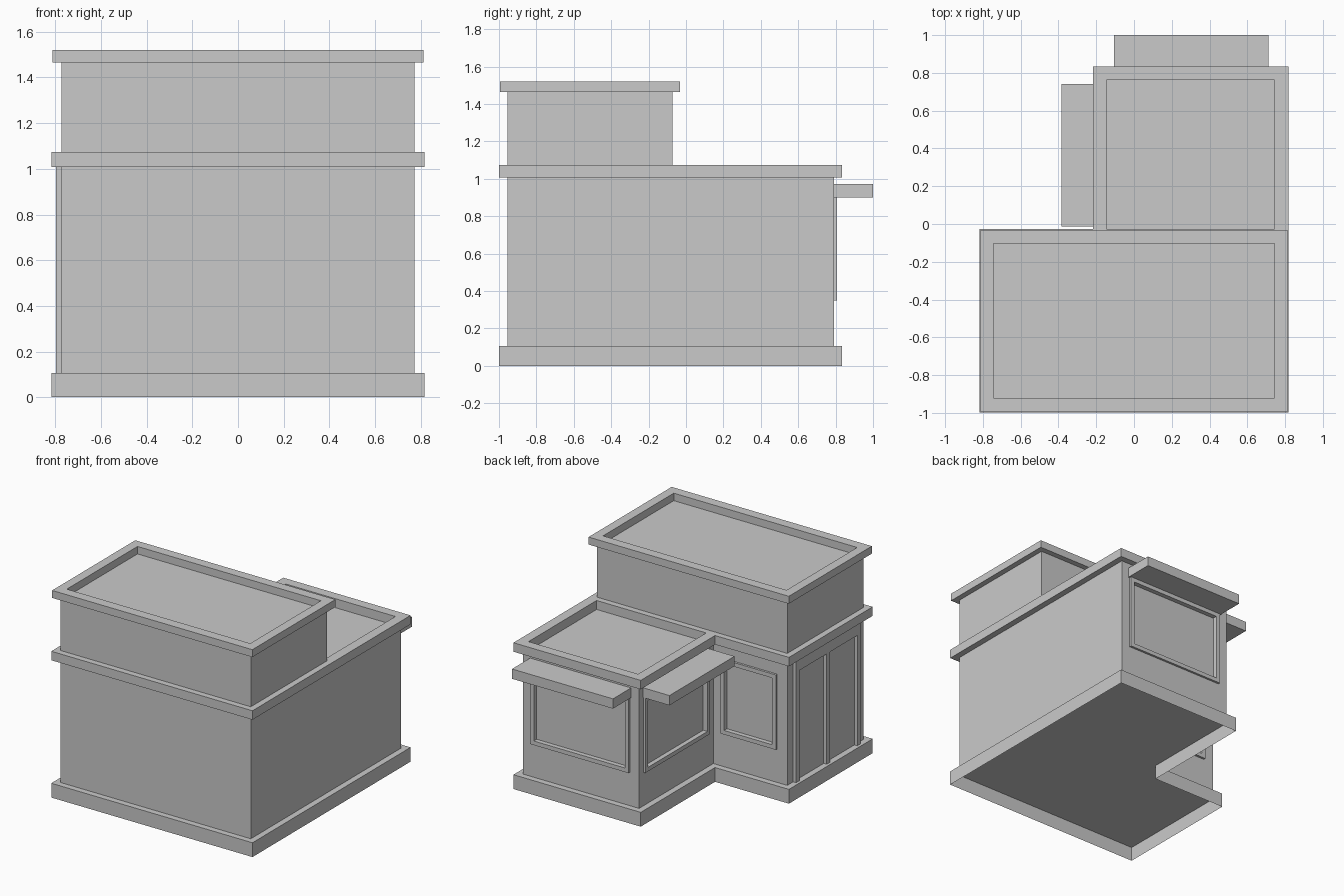
import bpy, bmesh

cube = bpy.data.objects.get("Cube")
if cube:
    bpy.data.objects.remove(cube, do_unlink=True)

# Single plain grey
grey = bpy.data.materials.new("plain_grey")
grey.use_nodes = True
color = (0.59, 0.59, 0.59, 1)
grey.diffuse_color = color
grey.node_tree.nodes["Principled BSDF"].inputs["Base Color"].default_value = color

# Wall lines shared by all parts
SIDE, FRONT, BACK = 0.772, -0.954, 0.79
NOTCH_X, NOTCH_Y = -0.172, -0.072
LIP, RIM = 0.045, 0.072
BASE_TOP, WALL_TOP, CORNICE_TOP = 0.105, 1.008, 1.074
UPPER_TOP, ROOF_TOP = 1.465, 1.52


def finish(name, bm):
    mesh = bpy.data.meshes.new(name)
    bm.to_mesh(mesh)
    bm.free()
    mesh.materials.append(grey)
    obj = bpy.data.objects.new(name, mesh)
    bpy.context.collection.objects.link(obj)
    return obj


def prism(name, outline, z0, z1, open_bottom=False):
    """Extrude a flat outline from z0 up to z1."""
    bm = bmesh.new()
    face = bm.faces.new([bm.verts.new((x, y, z0)) for x, y in outline])
    top = bmesh.ops.extrude_face_region(bm, geom=[face], use_keep_orig=True)["geom"]
    verts = [v for v in top if isinstance(v, bmesh.types.BMVert)]
    bmesh.ops.translate(bm, verts=verts, vec=(0, 0, z1 - z0))
    bmesh.ops.recalc_face_normals(bm, faces=bm.faces)
    if open_bottom:
        bmesh.ops.delete(bm, geom=[face], context="FACES_ONLY")
    return finish(name, bm)


def rect(x0, x1, y0, y1):
    return [(x0, y0), (x1, y0), (x1, y1), (x0, y1)]


def box(name, x0, x1, y0, y1, z0, z1):
    return prism(name, rect(x0, x1, y0, y1), z0, z1)


def ring(name, outer, inner, z0, z1):
    """Rectangular band with an open middle."""
    bm = bmesh.new()
    loops = [[bm.verts.new((x, y, z)) for x, y in pts]
             for pts, z in ((outer, z0), (outer, z1), (inner, z1), (inner, z0))]
    for a, b in zip(loops, loops[1:] + loops[:1]):
        for i in range(4):
            j = (i + 1) % 4
            bm.faces.new((a[i], a[j], b[j], b[i]))
    bmesh.ops.recalc_face_normals(bm, faces=bm.faces)
    return finish(name, bm)


def footprint(o):
    """L-shaped plan, grown outward by o."""
    return [(-SIDE - o, FRONT - o), (SIDE + o, FRONT - o), (SIDE + o, BACK + o),
            (NOTCH_X - o, BACK + o), (NOTCH_X - o, NOTCH_Y + o), (-SIDE - o, NOTCH_Y + o)]


def window(name, axis, wall, a0, a1, direction, z0=0.35, z1=0.9, w=0.03, depth=0.016):
    """Raised frame on a wall with the pane sunk behind it; axis is the wall's run."""
    def piece(part, p, q, low, high, near, far):
        d0, d1 = sorted((wall + direction * near, wall + direction * far))
        span = (p, q, d0, d1) if axis == "x" else (d0, d1, p, q)
        return box(f"{name}_{part}", *span, low, high)

    bars = {"left": (a0, a0 + w, z0, z1), "right": (a1 - w, a1, z0, z1),
            "sill": (a0 + w, a1 - w, z0, z0 + w), "head": (a0 + w, a1 - w, z1 - w, z1)}
    for part, extent in bars.items():
        piece(part, *extent, 0, depth)
    cutter = piece("cutter", a0 + w, a1 - w, z0 + w, z1 - w, -0.018, 0.05)
    cutter.hide_render = True
    cutter.hide_viewport = True
    cut = walls.modifiers.new(name, "BOOLEAN")
    cut.operation = "DIFFERENCE"
    cut.object = cutter


# Plinth, open underneath, and ground floor
prism("plinth", footprint(LIP), 0, BASE_TOP, open_bottom=True)
walls = prism("ground_floor_walls", footprint(0), BASE_TOP, WALL_TOP)

# Cornice band over the main block, and parapet round the wing roof
EDGE = SIDE + LIP
SEAM = NOTCH_Y + LIP
box("main_cornice", -EDGE, EDGE, FRONT - LIP, SEAM, WALL_TOP, CORNICE_TOP)
ring("wing_parapet", rect(NOTCH_X - LIP, EDGE, SEAM, BACK + LIP),
     rect(NOTCH_X - LIP + RIM, EDGE - RIM, SEAM, BACK + LIP - RIM), WALL_TOP, CORNICE_TOP)

# Upper floor and its parapet
box("upper_floor_walls", -SIDE, SIDE, FRONT, NOTCH_Y, CORNICE_TOP, UPPER_TOP)
u = LIP - 0.004
ring("upper_parapet", rect(-SIDE - u, SIDE + u, FRONT - u, NOTCH_Y + u),
     rect(-EDGE + RIM, EDGE - RIM, FRONT + 0.032, NOTCH_Y - 0.03), UPPER_TOP, ROOF_TOP)

# Windows
window("back_window", "x", BACK, -0.097, 0.702, 1)
window("wing_window", "y", NOTCH_X, -0.01, 0.74, -1)
window("corner_window", "x", NOTCH_Y, -0.69, -0.24, 1)

# Awnings over the wing windows
box("back_awning", -0.107, 0.713, BACK, 1.0, 0.9, 0.972)
box("wing_awning", -0.385, NOTCH_X, -0.013, 0.742, 0.9, 0.972)

# Shopfront doors: three posts and two headers on the side wall
DOOR_X = -SIDE - 0.024
for label, y in (("back", -0.16), ("middle", -0.515), ("front", -0.87)):
    box(f"door_post_{label}", DOOR_X, -SIDE, y - 0.02, y + 0.02, BASE_TOP, WALL_TOP)
for label, y0, y1 in (("front", -0.85, -0.535), ("back", -0.495, -0.18)):
    box(f"door_header_{label}", DOOR_X, -SIDE, y0, y1, 0.915, WALL_TOP)
